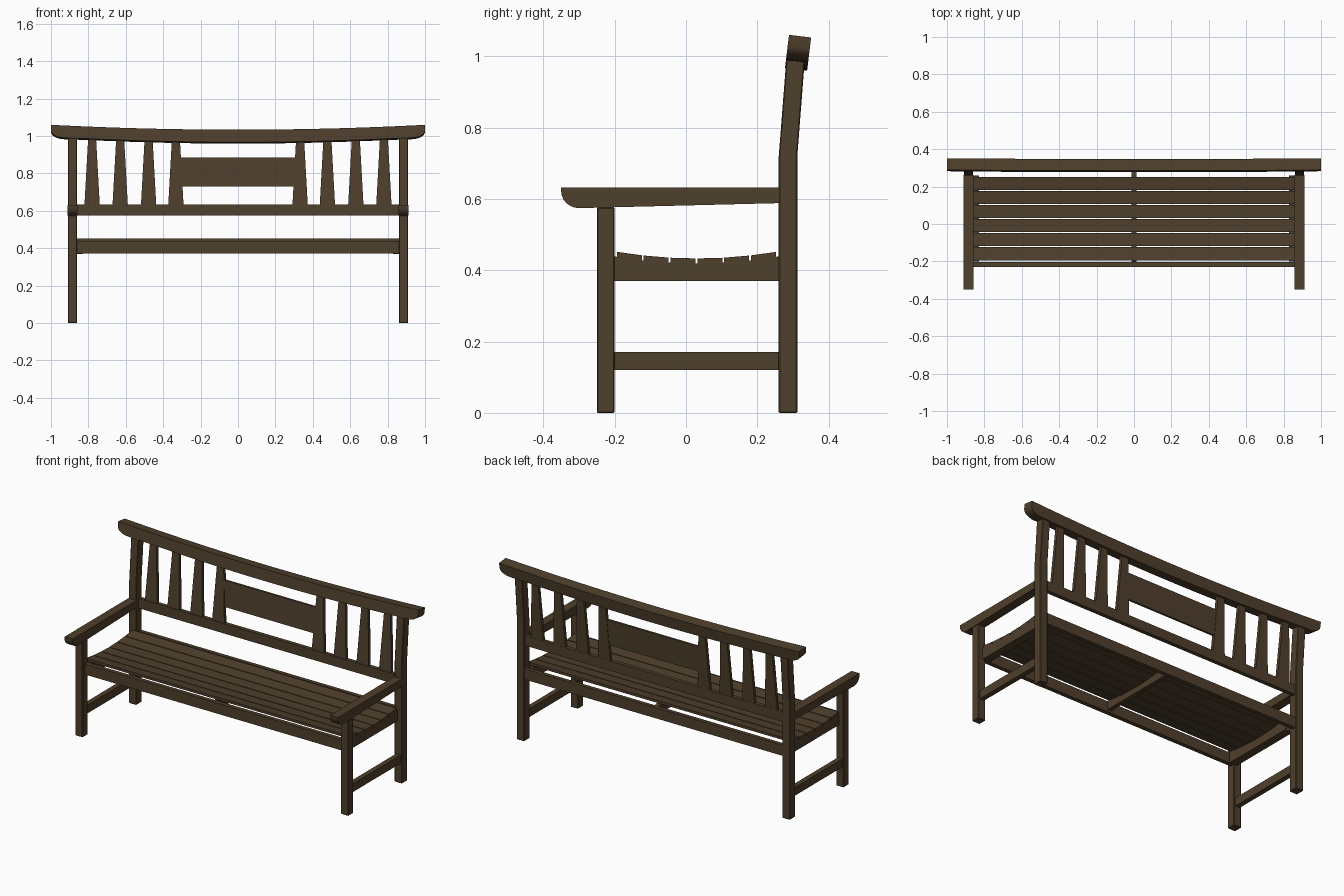
import bpy, bmesh, math

cube = bpy.data.objects.get("Cube")
if cube:
    bpy.data.objects.remove(cube, do_unlink=True)

wood = bpy.data.materials.new("dark_brown_wood")
wood.use_nodes = True
COLOUR = (0.078, 0.050, 0.025, 1)
wood.diffuse_color = COLOUR
wood.node_tree.nodes["Principled BSDF"].inputs["Base Color"].default_value = COLOUR


def prism(name, outline, axis, lo, hi, warp=None, bevel=0.0):
    """Extrude an outline along x (outline in y,z) or along y (outline in x,z)."""
    bm = bmesh.new()

    def ring(d):
        pts = [(d, a, b) if axis == "x" else (a, d, b) for a, b in outline]
        return [bm.verts.new(warp(*p) if warp else p) for p in pts]

    first, last = ring(lo), ring(hi)
    bm.faces.new(first)
    bm.faces.new(last)
    n = len(outline)
    for i in range(n):
        j = (i + 1) % n
        bm.faces.new((first[i], first[j], last[j], last[i]))
    bmesh.ops.recalc_face_normals(bm, faces=bm.faces)
    mesh = bpy.data.meshes.new(name)
    bm.to_mesh(mesh)
    bm.free()
    mesh.materials.append(wood)
    obj = bpy.data.objects.new(name, mesh)
    bpy.context.collection.objects.link(obj)
    if bevel:
        mod = obj.modifiers.new("soft_edges", "BEVEL")
        mod.width = bevel
        mod.segments = 1
    return obj


def box(name, x, y, z, bevel=0.0):
    return prism(name, [(y[0], z[0]), (y[1], z[0]), (y[1], z[1]), (y[0], z[1])],
                 "x", x[0], x[1], bevel=bevel)


def arc(cx, cz, rx, rz, start, end, steps=6):
    """Points on an elliptical arc, angles in degrees."""
    angles = [math.radians(start + (end - start) * i / steps) for i in range(steps + 1)]
    return [(cx + rx * math.cos(a), cz + rz * math.sin(a)) for a in angles]


def seat_z(y):
    """Height of the dished seat surface."""
    return 0.433 + 0.37 * (y - 0.03) ** 2


def slat_lean(x, y, z):
    return x, y + max(0, z - 0.62) * 0.06, z


def rail_tilt(x, y, z):
    return x, y + (z - 1.0) * 0.12, z - (y - 0.313) * 0.12


# Legs, arms and side frames
rear_leg_side = [(0.26, 0), (0.312, 0), (0.312, 0.72), (0.333, 0.99), (0.281, 0.99), (0.26, 0.72)]
arm_side = [(0.262, 0.632), (-0.35, 0.632)] + arc(-0.3, 0.622, 0.05, 0.048, 180, 270) + [(0.262, 0.588)]
steps = [-0.2 + 0.46 * i / 10 for i in range(11)]
side_rail = [(y, seat_z(y) - 0.014) for y in steps] + [(0.26, 0.37), (-0.2, 0.37)]
for side, s in (("left", 1), ("right", -1)):
    box(side + "_front_leg", (s * 0.86, s * 0.91), (-0.25, -0.2), (0, 0.576), 0.003)
    prism(side + "_rear_leg", rear_leg_side, "x", s * 0.86, s * 0.91, bevel=0.003)
    prism(side + "_armrest", arm_side, "x", s * 0.858, s * 0.911)
    prism(side + "_seat_rail", side_rail, "x", s * 0.83, s * 0.88)
    box(side + "_stretcher", (s * 0.87, s * 0.9), (-0.2, 0.26), (0.12, 0.17))

# Long rails under the seat and the centre support
box("front_seat_rail", (-0.86, 0.86), (-0.229, -0.204), (0.372, 0.436))
box("rear_seat_rail", (-0.86, 0.86), (0.284, 0.308), (0.372, 0.436))
support = [(y, seat_z(y) - 0.014) for y in steps] + [(0.285, 0.43), (0.285, 0.385),
                                                     (-0.205, 0.385), (-0.205, 0.43)]
prism("centre_support", support, "x", -0.0125, 0.0125)

# Six seat slats following the dished curve
for i in range(6):
    a = -0.194 + i * 0.0753
    b = a + 0.07
    za, zb = seat_z(a), seat_z(b)
    prism("seat_slat_%d" % (i + 1), [(a, za - 0.015), (b, zb - 0.015), (b, zb), (a, za)],
          "x", -0.88, 0.88)

# Backrest: lower rail, tapered slats and centre panel
box("lower_back_rail", (-0.86, 0.86), (0.282, 0.306), (0.576, 0.635))
for side, s in (("left", 1), ("right", -1)):
    for i, x in enumerate((0.332, 0.478, 0.63, 0.78)):
        c = s * x
        prism("%s_back_slat_%d" % (side, i + 1),
              [(c - 0.041, 0.63), (c + 0.041, 0.63), (c + 0.021, 0.99), (c - 0.021, 0.99)],
              "y", 0.285, 0.304, slat_lean)
prism("back_panel", [(-0.31, 0.73), (0.31, 0.73), (0.31, 0.885), (-0.31, 0.885)],
      "y", 0.288, 0.301, slat_lean)

# Curved top rail with rounded lower ends
span = [i / 8 - 1 for i in range(17)]
top = [(x, 1.03 + 0.026 * x * x) for x in span]
bottom = [(x * 0.92, 0.963 + 0.025 * x * x) for x in span[1:-1]]
left_end = arc(0.925, 1.026, 0.075, 0.04, 0, -90)
right_end = arc(-0.925, 1.026, 0.075, 0.04, -90, -180)
rail = prism("top_rail", top + left_end + bottom[::-1] + right_end, "y", 0.282, 0.344, rail_tilt)

# Smooth shading on the curved parts
for obj in [rail] + [bpy.data.objects[n + "_armrest"] for n in ("left", "right")]:
    bpy.ops.object.select_all(action="DESELECT")
    obj.select_set(True)
    bpy.context.view_layer.objects.active = obj
    bpy.ops.object.shade_smooth_by_angle(angle=math.radians(30))
